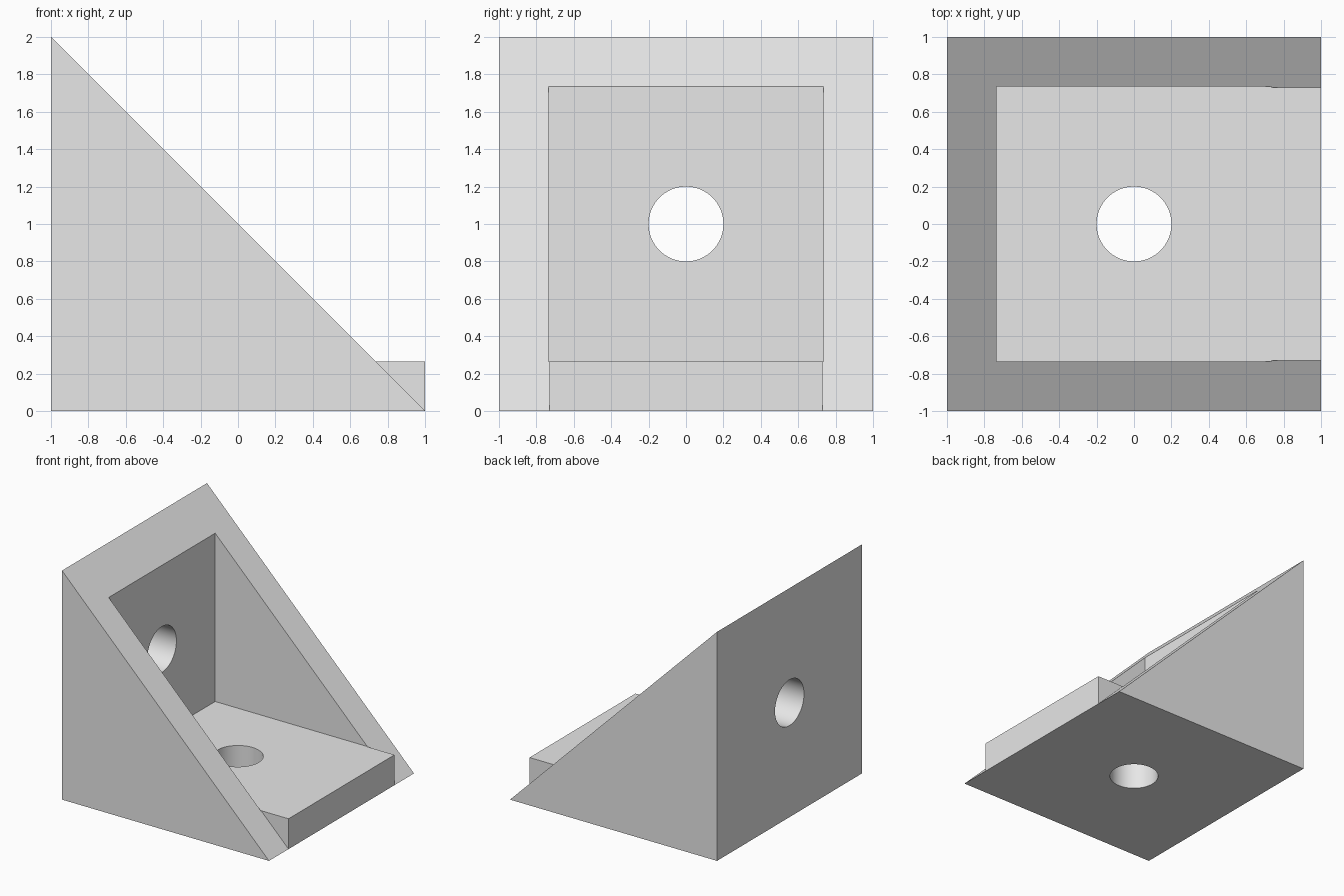
import bpy, bmesh, math
from mathutils import Matrix, Vector

cube = bpy.data.objects.get("Cube")
if cube:
    bpy.data.objects.remove(cube, do_unlink=True)

WALL = 0.265       # wall and floor thickness
INNER = 1 - WALL   # inner face of each wall
HOLE = 0.2         # bolt hole radius

grey = bpy.data.materials.new("light_grey")
grey.use_nodes = True
grey.diffuse_color = (0.8, 0.8, 0.8, 1)
grey.node_tree.nodes["Principled BSDF"].inputs["Base Color"].default_value = (0.8, 0.8, 0.8, 1)


def make(name, bm):
    bmesh.ops.recalc_face_normals(bm, faces=bm.faces)
    mesh = bpy.data.meshes.new(name)
    bm.to_mesh(mesh)
    bm.free()
    mesh.materials.append(grey)
    obj = bpy.data.objects.new(name, mesh)
    bpy.context.collection.objects.link(obj)
    return obj


def prism(name, profile, half):
    """Extrude an x-z profile from y = -half to y = half."""
    bm = bmesh.new()
    face = bm.faces.new([bm.verts.new((x, -half, z)) for x, z in profile])
    ext = bmesh.ops.extrude_face_region(bm, geom=[face])["geom"]
    verts = [v for v in ext if isinstance(v, bmesh.types.BMVert)]
    bmesh.ops.translate(bm, verts=verts, vec=(0, 2 * half, 0))
    return make(name, bm)


def block(name, x0, x1, z0, z1, half):
    return prism(name, [(x0, z0), (x1, z0), (x1, z1), (x0, z1)], half)


def drill(name, centre, rotation):
    bm = bmesh.new()
    bmesh.ops.create_cone(bm, cap_ends=True, segments=64, radius1=HOLE, radius2=HOLE,
                          depth=0.8, matrix=Matrix.Translation(Vector(centre)) @ rotation)
    return make(name, bm)


def combine(target, tool, operation):
    mod = target.modifiers.new(tool.name, 'BOOLEAN')
    mod.operation = operation
    mod.solver = 'EXACT'
    mod.object = tool
    bpy.context.view_layer.objects.active = target
    bpy.ops.object.modifier_apply(modifier=mod.name)
    bpy.data.objects.remove(tool, do_unlink=True)


# Triangular body, hollowed out, with a square-ended floor
bracket = prism("corner_bracket", [(-1, 0), (1, 0), (-1, 2)], 1)
combine(bracket, block("pocket", -INNER, 2, WALL, 3, INNER), 'DIFFERENCE')
combine(bracket, block("floor_slab", 0.4, 1, 0, WALL, INNER - 0.004), 'UNION')

# Bolt holes through the floor and the upright wall
combine(bracket, drill("floor_hole", (0, 0, 0.1), Matrix()), 'DIFFERENCE')
combine(bracket, drill("wall_hole", (-0.9, 0, 1), Matrix.Rotation(math.pi / 2, 4, 'Y')), 'DIFFERENCE')

# Smooth hole walls, sharp flat faces
bpy.ops.object.select_all(action='DESELECT')
bracket.select_set(True)
bpy.context.view_layer.objects.active = bracket
bpy.ops.object.shade_smooth_by_angle(angle=math.radians(30))
